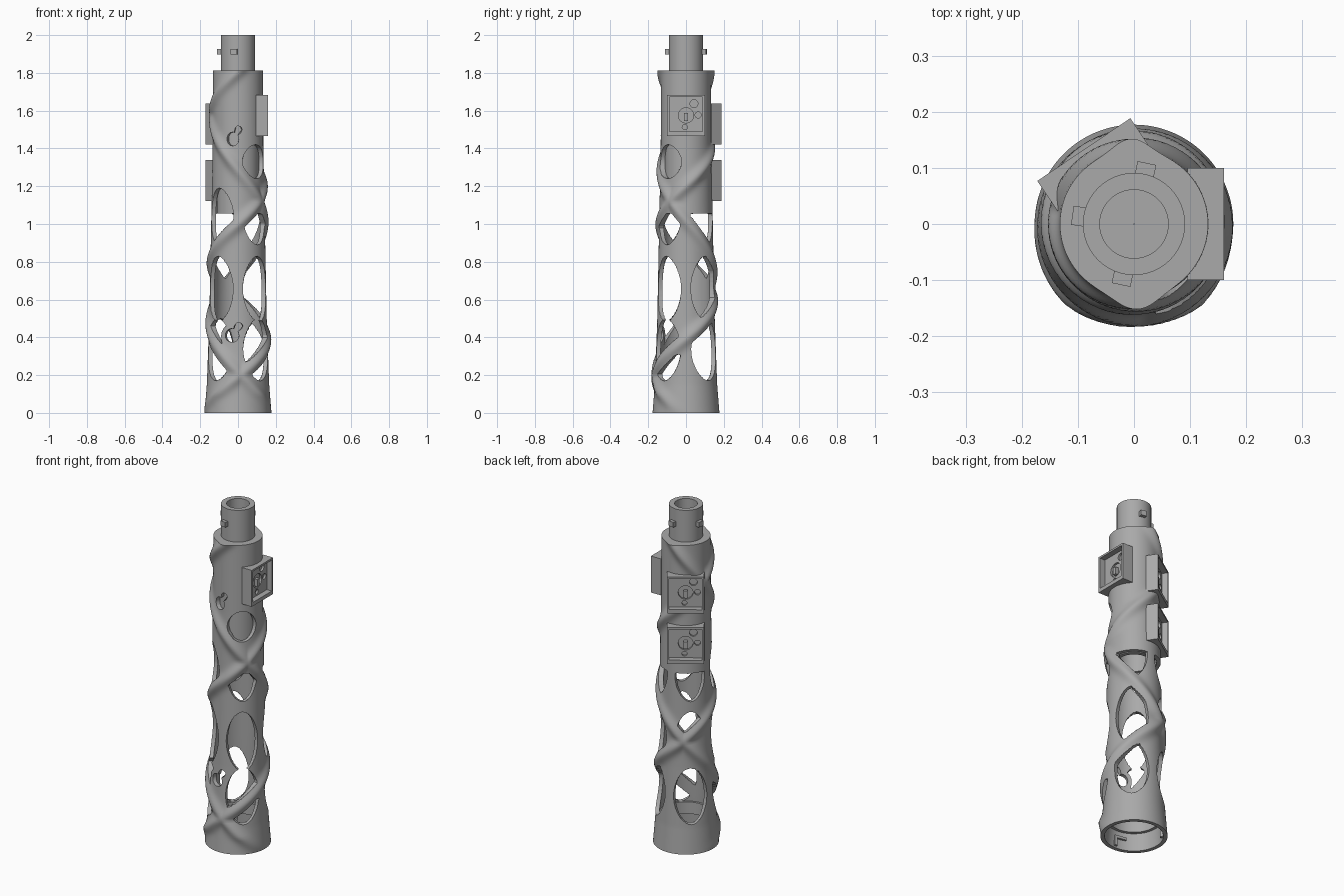
import bpy, bmesh, math
from math import radians, degrees, cos, sin, pi, exp, hypot
from mathutils import Matrix

if "Cube" in bpy.data.objects:
    bpy.data.objects.remove(bpy.data.objects["Cube"])

grey = bpy.data.materials.new("plain grey")
grey.use_nodes = True
grey.diffuse_color = (0.4, 0.4, 0.4, 1)
grey.node_tree.nodes["Principled BSDF"].inputs["Base Color"].default_value = (0.4, 0.4, 0.4, 1)


def finish(name, bm):
    bmesh.ops.recalc_face_normals(bm, faces=bm.faces)
    me = bpy.data.meshes.new(name)
    bm.to_mesh(me)
    bm.free()
    ob = bpy.data.objects.new(name, me)
    bpy.context.collection.objects.link(ob)
    me.materials.append(grey)
    return ob


def smooth(ob):
    bpy.ops.object.select_all(action='DESELECT')
    ob.select_set(True)
    bpy.context.view_layer.objects.active = ob
    bpy.ops.object.shade_smooth_by_angle(angle=radians(35))


def cut(ob, cutter):
    """Subtract the cutter, keeping the first solver result that is sound."""
    mod = ob.modifiers.new("cut", 'BOOLEAN')
    mod.operation = 'DIFFERENCE'
    mod.object = cutter
    before = len(ob.data.polygons)
    for solver in ('MANIFOLD', 'EXACT', 'FLOAT'):
        mod.solver = solver
        bpy.context.view_layer.update()
        graph = bpy.context.evaluated_depsgraph_get()
        result = bpy.data.meshes.new_from_object(ob.evaluated_get(graph))
        if len(result.polygons) > before / 2 and len(result.polygons) != before:
            ob.data = result
            break
    ob.modifiers.remove(mod)
    bpy.data.objects.remove(cutter)


def polar(r, az, z):
    return (r * cos(radians(az)), r * sin(radians(az)), z)


def ring_solid(name, rings, sides):
    """Closed ring-shaped solid; rings are (radius function of angle and z, z)."""
    bm = bmesh.new()
    rows = [[bm.verts.new(polar(rad(360 * i / sides, z), 360 * i / sides, z))
             for i in range(sides)] for rad, z in rings]
    for a, b in zip(rows, rows[1:] + rows[:1]):
        for i in range(sides):
            j = (i + 1) % sides
            bm.faces.new((a[i], a[j], b[j], b[i]))
    return finish(name, bm)


def tube(name, r_in, r_out, z0, z1):
    inner, outer = (lambda a, z: r_in), (lambda a, z: r_out)
    ob = ring_solid(name, [(outer, z0), (outer, z1), (inner, z1), (inner, z0)], 64)
    smooth(ob)


# Body surface: tapered tube with two opposing spiral ridges
PROFILE = [(0, .177), (.15, .165), (.5, .152), (1, .142), (1.4, .134), (1.82, .132)]
TOP = 1.812


def base_radius(z):
    for (z0, r0), (z1, r1) in zip(PROFILE, PROFILE[1:]):
        if z <= z1:
            return r0 + (r1 - r0) * (z - z0) / (z1 - z0)
    return PROFILE[-1][1]


def wrap(a):
    return (a + 180) % 360 - 180


def ridge_distance(az, z):
    best = 1
    for rate in (445, -337):
        arc = .15 * radians(wrap(az + 85 - rate * (z - .2)))
        best = min(best, abs(arc) / hypot(1, .15 * radians(rate)))
    return best


def outer_radius(az, z):
    fade = min(1, z / .1)
    return base_radius(z) + .02 * fade * exp(-(ridge_distance(az, z) / .03) ** 2)


def inner_radius(az, z):
    return base_radius(z) - .022


N = 130
rings = [(outer_radius, TOP * i / N) for i in range(N + 1)]
rings += [(inner_radius, TOP * (1 - i / 12)) for i in range(13)]
body = ring_solid("ridged_body", rings, 128)


# Openings: radial prisms grown outward from a seed point until the rule fails
def cut_opening(az, z, inside):
    outline = []
    for k in range(52):
        dx, dz, d = cos(2 * pi * k / 52), sin(2 * pi * k / 52), .002
        while d < .3 and inside(az + degrees(d * dx / .15), z + d * dz):
            d += .001
        outline.append((az + degrees(d * dx / .15), z + d * dz))
    bm = bmesh.new()
    caps = []
    for r in (.07, .25):
        mid = bm.verts.new(polar(r, az, z))
        loop = [bm.verts.new(polar(r, *p)) for p in outline]
        caps.append(loop)
        for i in range(len(loop)):
            bm.faces.new((mid, loop[i - 1], loop[i]))
    low, high = caps
    for i in range(len(low)):
        bm.faces.new((low[i - 1], low[i], high[i], high[i - 1]))
    cut(body, finish("opening_cutter", bm))


def window(az, centre, half, limit):
    def inside(a, z):
        shape = (abs(wrap(a - az)) / 35) ** 1.8 + (abs(z - centre) / half) ** 1.8
        clear = hypot(.15 * radians(a + 102), z - .41) > .06
        return shape < 1 and z < limit and clear and ridge_distance(a, z) > .034
    return inside


# Window rows: centre height, half height, top limit, seeds (angle, height)
ROWS = [
    (.335, .165, 2, [(-135, .22), (-135, .46), (-40, .22), (-48, .41), (45, .3), (135, .3)]),
    (.655, .175, 2, [(-135, .66), (-45, .66), (45, .67), (135, .785)]),
    (1.04, .15, 1.055, [(-45, .97), (45, .99), (130, .98)]),
    (1.04, .15, 2, [(-135, 1.06)]),
    (1.33, .09, 2, [(-45, 1.33)]),
]
for centre, half, limit, seeds in ROWS:
    for az, z in seeds:
        cut_opening(az, z, window(45 * round(az / 45), centre, half, limit))


# Keyhole openings on the front
def keyhole(zc):
    def inside(a, z):
        x, h = .15 * radians(a + 102), z - zc
        return hypot(x, h) < .036 or hypot(x - .033, h - .045) < .024
    return inside


for zc in (.41, 1.45):
    cut_opening(-102, zc, keyhole(zc))


# Pocket boxes standing on the body
def box(bm, x0, x1, y0, y1, z0, z1):
    m = Matrix.Translation(((x0 + x1) / 2, (y0 + y1) / 2, (z0 + z1) / 2))
    bmesh.ops.create_cube(bm, size=1, matrix=m @ Matrix.Diagonal((x1 - x0, y1 - y0, z1 - z0, 1)))


def box_object(name, *dims):
    bm = bmesh.new()
    box(bm, *dims)
    return finish(name, bm)


def pocket_box(name, az, zc):
    place = Matrix.Translation((0, 0, zc)) @ Matrix.Rotation(radians(az), 4, 'Z')
    # clear the wall behind the pocket
    clear = box_object("clear_cutter", .08, .25, -.085, .085, -.088, .098)
    clear.data.transform(place)
    cut(body, clear)
    pocket = box_object(name, .095, .16, -.1, .1, -.108, .108)
    cut(pocket, box_object("tray_cutter", .127, .2, -.088, .088, -.086, .097))
    # round recesses in the floor
    bm = bmesh.new()
    for y, z, r in ((0, 0, .04), (.042, .062, .021), (.064, .002, .016), (-.006, -.062, .014)):
        m = Matrix.Translation((.13, y, z)) @ Matrix.Rotation(pi / 2, 4, 'Y')
        bmesh.ops.create_cone(bm, cap_ends=True, segments=28, radius1=r, radius2=r,
                              depth=.03, matrix=m)
    cut(pocket, finish("recess_cutter", bm))
    # small slot block in the large recess
    block = box_object(name + "_block", .114, .135, -.01, .01, -.03, .012)
    for ob in (pocket, block):
        ob.data.transform(place)
    smooth(pocket)


pocket_box("side_pocket", 0, 1.575)
pocket_box("back_upper_pocket", 124, 1.53)
pocket_box("back_lower_pocket", 124, 1.23)
smooth(body)

# Inner sleeve, shoulder, neck and lower collar
tube("inner_sleeve", .09, .112, 1.055, 1.8)
tube("shoulder_plate", .06, .128, 1.79, TOP)
tube("neck", .061, .091, 1.8, 2)
tube("neck_floor", .001, .07, 1.84, 1.85)
tube("lower_collar", .13, .15, .1, .17)

# Locking pins around the neck
for i, az in enumerate((172, 78, -102)):
    pin = box_object(f"neck_pin_{i + 1}", .08, .111, -.017, .017, 1.897, 1.927)
    pin.data.transform(Matrix.Rotation(radians(az), 4, 'Z'))

# L-shaped locking lugs inside the foot
for i in range(3):
    bm = bmesh.new()
    box(bm, .138, .16, -.035, .035, .055, .07)
    box(bm, .138, .16, .02, .035, .01, .06)
    lug = finish(f"foot_lug_{i + 1}", bm)
    lug.data.transform(Matrix.Rotation(radians(20 + 120 * i), 4, 'Z'))
